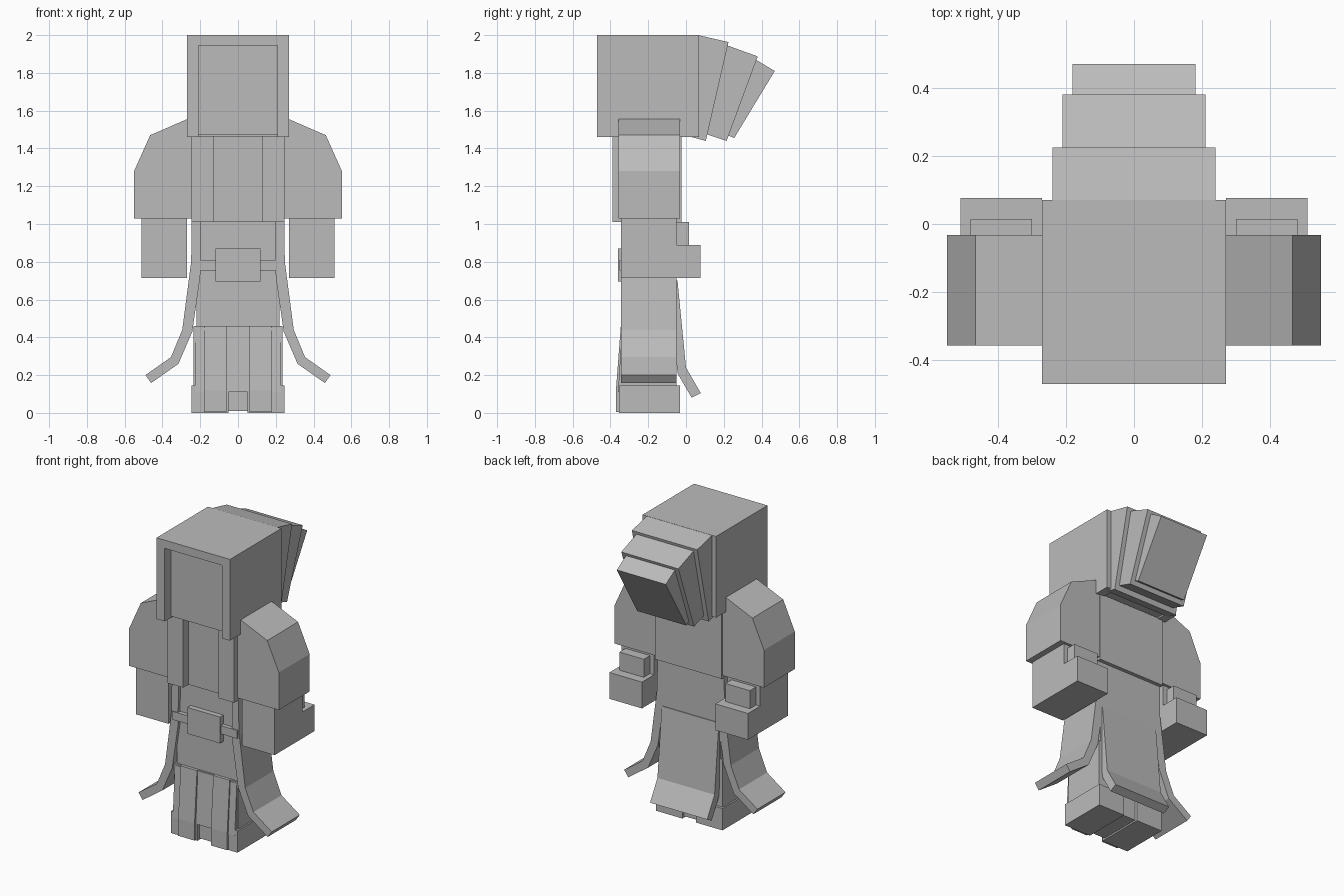
import bpy, bmesh, math
from mathutils import Vector

cube = bpy.data.objects.get("Cube")
if cube:
    bpy.data.objects.remove(cube, do_unlink=True)

grey = bpy.data.materials.new("plain_grey")
grey.use_nodes = True
COLOUR = (0.5, 0.5, 0.5, 1)
grey.diffuse_color = COLOUR
grey.node_tree.nodes["Principled BSDF"].inputs["Base Color"].default_value = COLOUR


def finish(name, bm):
    bmesh.ops.recalc_face_normals(bm, faces=bm.faces)
    mesh = bpy.data.meshes.new(name)
    bm.to_mesh(mesh)
    bm.free()
    mesh.materials.append(grey)
    ob = bpy.data.objects.new(name, mesh)
    bpy.context.collection.objects.link(ob)
    return ob


def prism(name, points, axis, lo, hi):
    """Extrude a 2D outline along x (outline in y, z) or along y (outline in x, z)."""
    bm = bmesh.new()
    place = (lambda p: (lo, p[0], p[1])) if axis == "x" else (lambda p: (p[0], lo, p[1]))
    face = bm.faces.new([bm.verts.new(place(p)) for p in points])
    out = bmesh.ops.extrude_face_region(bm, geom=[face])
    move = Vector((hi - lo, 0, 0)) if axis == "x" else Vector((0, hi - lo, 0))
    bmesh.ops.translate(bm, vec=move, verts=[v for v in out["geom"] if isinstance(v, bmesh.types.BMVert)])
    return finish(name, bm)


def box(name, x0, x1, y0, y1, z0, z1):
    return prism(name, [(x0, z0), (x1, z0), (x1, z1), (x0, z1)], "y", y0, y1)


def sides(name, make):
    """Build a part on the left (+x) and mirror it to the right."""
    make("left_" + name)
    right = make("right_" + name)
    bm = bmesh.new()
    bm.from_mesh(right.data)
    for v in bm.verts:
        v.co.x = -v.co.x
    bmesh.ops.recalc_face_normals(bm, faces=bm.faces)
    bm.to_mesh(right.data)
    bm.free()


# Hood: a rim of four walls around the recessed face
prism("hood", [(-0.27, 1.46), (-0.21, 1.46), (-0.21, 1.945), (0.21, 1.945),
               (0.21, 1.46), (0.27, 1.46), (0.27, 2), (-0.27, 2)], "y", -0.47, 0.07)
box("head", -0.21, 0.21, -0.405, 0.07, 1.47, 1.945)

# Drooping hood tail, three shrinking wedges
for i, (w, outline) in enumerate([
        (0.24, [(0.03, 1.46), (0.105, 1.44), (0.225, 1.963), (0.065, 2.0)]),
        (0.21, [(0.11, 1.475), (0.215, 1.44), (0.38, 1.887), (0.20, 1.952)]),
        (0.18, [(0.20, 1.48), (0.255, 1.455), (0.47, 1.81), (0.35, 1.882)])]):
    prism(f"hood_tail_{i + 1}", outline, "x", -w, w)

# Torso and open vest
box("torso", -0.22, 0.22, -0.325, -0.05, 0.45, 1.47)
box("vest_back", -0.245, 0.245, -0.335, -0.025, 1.01, 1.465)
sides("vest_front", lambda n: box(n, 0.13, 0.245, -0.39, -0.325, 1.01, 1.465))

# Belt
box("belt", -0.24, 0.24, -0.352, -0.30, 0.755, 0.81)
box("buckle", -0.12, 0.12, -0.36, -0.31, 0.695, 0.87)

# Arms with wide sleeves
sides("shoulder", lambda n: prism(n, [(0.245, 1.03), (0.55, 1.03), (0.55, 1.28), (0.465, 1.47),
                                      (0.27, 1.555), (0.22, 1.45)], "y", -0.357, -0.033))
sides("forearm", lambda n: box(n, 0.27, 0.51, -0.345, -0.05, 0.715, 1.03))
sides("sleeve_cuff", lambda n: box(n, 0.27, 0.51, -0.05, 0.077, 0.715, 0.89))
sides("sleeve_top", lambda n: box(n, 0.30, 0.48, -0.05, 0.015, 0.89, 1.01))

# Robe side flaps flaring out at the bottom
sides("robe_flap", lambda n: prism(n, [
    (0.245, 1.02), (0.248, 0.80), (0.295, 0.44), (0.355, 0.295), (0.49, 0.20),
    (0.46, 0.158), (0.315, 0.26), (0.242, 0.43), (0.20, 0.72), (0.195, 1.02)], "y", -0.345, -0.05))

# Robe back flap kicking out backwards
prism("robe_back_flap", [(-0.045, 0.70), (0.0, 0.24), (0.078, 0.105), (0.03, 0.08),
                         (-0.045, 0.21), (-0.09, 0.70)], "x", -0.21, 0.21)

# Legs and shoes
box("legs", -0.235, 0.235, -0.335, -0.05, 0.01, 0.46)
sides("shoe", lambda n: box(n, 0.05, 0.245, -0.355, -0.033, 0, 0.145))

# Front skirt: three slightly tilted strips
strip = [(-0.33, 0.46), (-0.345, 0.46), (-0.371, 0.12), (-0.371, 0.005), (-0.33, 0.005)]
sides("skirt_strip", lambda n: prism(n, strip, "x", 0.06, 0.18))
prism("middle_skirt_strip", [(-0.33, 0.455), (-0.337, 0.455), (-0.357, 0.11), (-0.33, 0.11)],
      "x", -0.06, 0.06)
sides("skirt_edge", lambda n: prism(n, [(-0.33, 0.45), (-0.338, 0.45), (-0.36, 0.11), (-0.33, 0.11)],
                                    "x", 0.18, 0.228))
